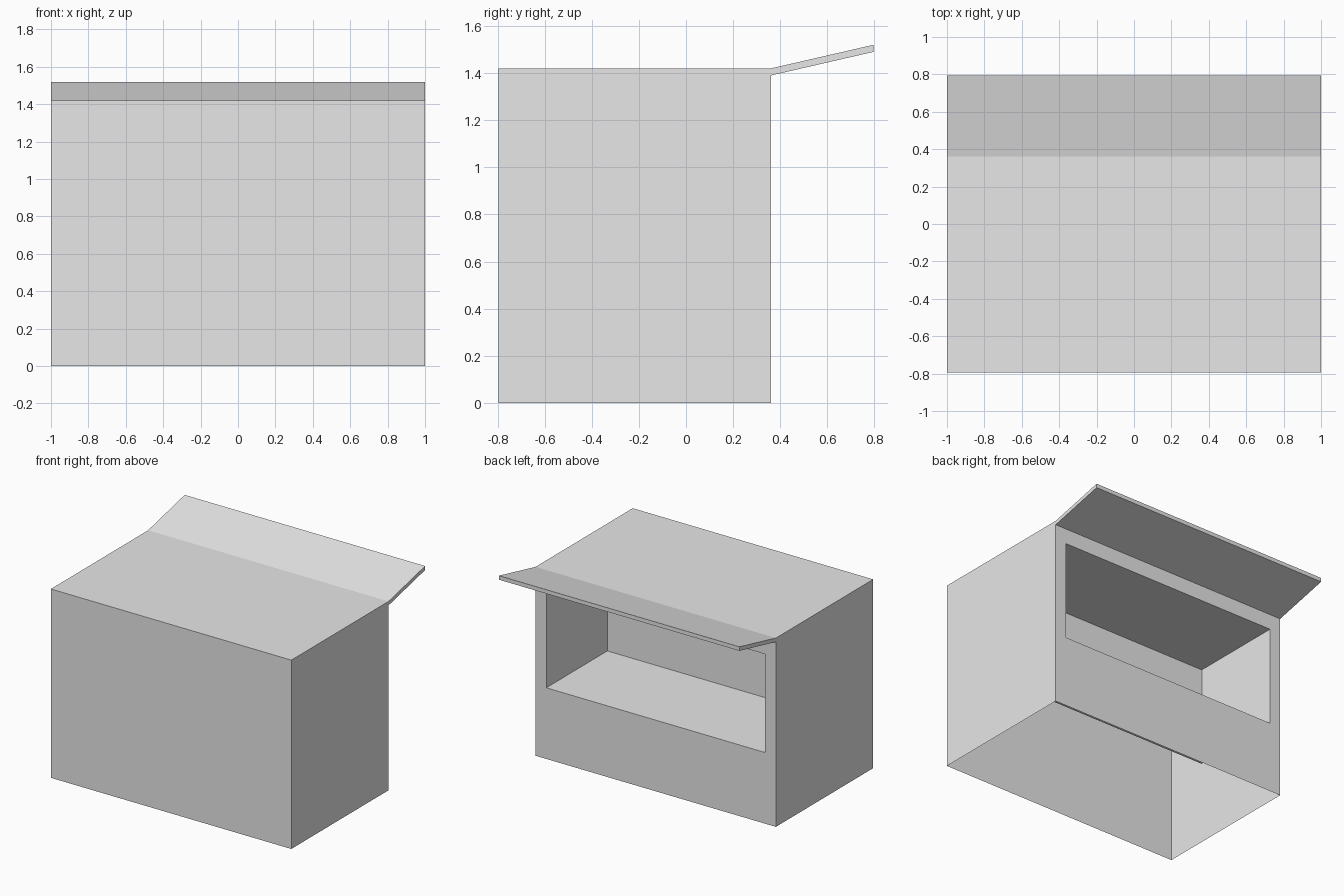
import bpy
import bmesh

cube = bpy.data.objects.get("Cube")
if cube:
    bpy.data.objects.remove(cube, do_unlink=True)

FRONT, BACK, EAVE = -0.795, 0.36, 0.795
HEIGHT = 1.42

grey = bpy.data.materials.new("plain grey")
grey.use_nodes = True
grey.diffuse_color = (0.8, 0.8, 0.8, 1)
grey.node_tree.nodes["Principled BSDF"].inputs["Base Color"].default_value = (0.8, 0.8, 0.8, 1)


def ring(bm, y, half_width, low, high):
    """Rectangle of four vertices: bottom edge first, then round."""
    corners = [(-half_width, low), (half_width, low), (half_width, high), (-half_width, high)]
    return [bm.verts.new((x, y, z)) for x, z in corners]


def bridge(bm, a, b, sides=range(4)):
    for i in sides:
        j = (i + 1) % 4
        bm.faces.new((a[i], a[j], b[j], b[i]))


def finish(bm, name):
    bmesh.ops.recalc_face_normals(bm, faces=bm.faces)
    mesh = bpy.data.meshes.new(name)
    bm.to_mesh(mesh)
    bm.free()
    mesh.materials.append(grey)
    obj = bpy.data.objects.new(name, mesh)
    bpy.context.collection.objects.link(obj)
    return obj


# Stall body: thin shell with an open underside and a serving recess at the back
bm = bmesh.new()
front = ring(bm, FRONT, 1, 0, HEIGHT)
back = ring(bm, BACK, 1, 0, HEIGHT)
opening = ring(bm, BACK, 0.91, 0.535, 1.275)
recess = ring(bm, -0.365, 0.91, 0.535, 1.275)
bm.faces.new(front)
bridge(bm, front, back, sides=(1, 2, 3))
bridge(bm, back, opening)
bridge(bm, opening, recess)
bm.faces.new(recess)
finish(bm, "stall_body")

# Awning: thin slab rising away from the roof edge
bm = bmesh.new()
hinge = ring(bm, BACK, 1, HEIGHT - 0.03, HEIGHT)
eave = ring(bm, EAVE, 1, 1.49, 1.52)
bm.faces.new(hinge)
bridge(bm, hinge, eave)
bm.faces.new(eave)
finish(bm, "awning")
